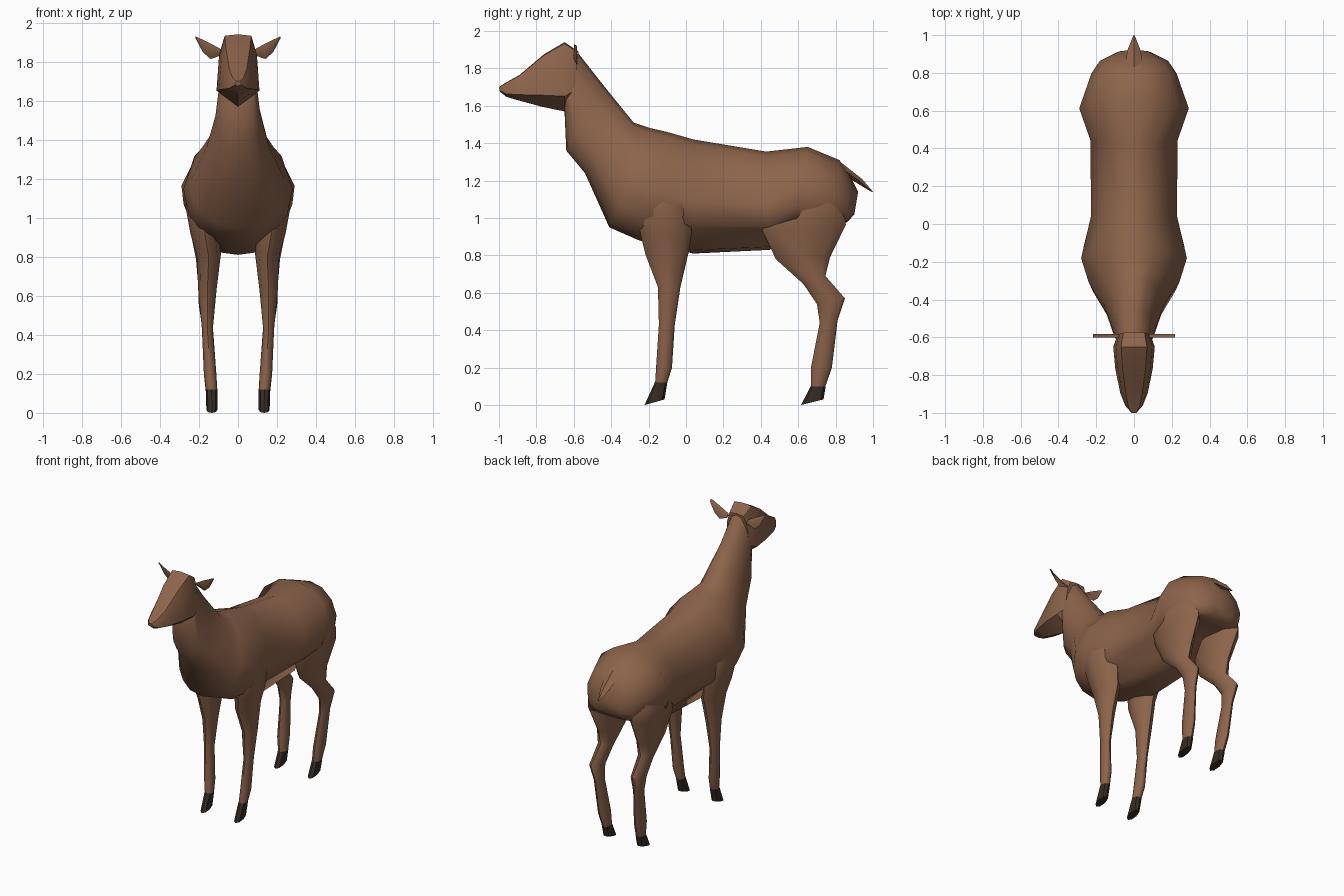
import bpy, bmesh, math
from mathutils import Vector


def material(name, rgb):
    m = bpy.data.materials.new(name)
    m.diffuse_color = (*rgb, 1)
    return m


BROWN = material("brown coat", (0.265, 0.127, 0.070))
DARK = material("dark hoof", (0.035, 0.024, 0.018))


def mirrored(half):
    """Close a half profile of (u, t) points across u = 0."""
    return half + [(-u, t) for u, t in reversed(half) if u > 0]


# Cross-sections: u across the width, t from the bottom/back to the top/front
BACK = [(0, 1), (.42, .95), (.80, .75), (1, .46)]
BODY = mirrored(BACK + [(.90, .23), (.72, .12), (.42, .03), (0, 0)])
BELLY = mirrored(BACK + [(.96, .24), (.72, .22), (.60, .03), (0, 0)])
RUMP = mirrored(BACK + [(.96, .22), (.86, .04), (.50, .01), (0, 0)])
HEAD = mirrored([(0, 1), (.62, .98), (.88, .72), (1, .22), (0, 0)])
ROUND = mirrored([(0, 1), (.7, .87), (1, .5), (.7, .13), (0, 0)])
LEAF = mirrored([(0, 1), (1, .5), (0, 0)])


def loft(name, rings, profiles, mat, angle=50):
    """Skin rings given as (top point, bottom point, width vector)."""
    if isinstance(profiles[0], tuple):
        profiles = [profiles] * len(rings)
    bm = bmesh.new()
    loops = []
    for (a, b, w), profile in zip(rings, profiles):
        a, b, w = Vector(a), Vector(b), Vector(w)
        loops.append([bm.verts.new(b.lerp(a, t) + w * u) for u, t in profile])
    n = len(loops[0])
    for p, q in zip(loops, loops[1:]):
        for i in range(n):
            bm.faces.new((p[i], p[(i + 1) % n], q[(i + 1) % n], q[i]))
    bm.faces.new(loops[0])
    bm.faces.new(loops[-1])
    bmesh.ops.recalc_face_normals(bm, faces=bm.faces)
    me = bpy.data.meshes.new(name)
    bm.to_mesh(me)
    bm.free()
    me.materials.append(mat)
    me.shade_smooth()
    me.set_sharp_from_angle(angle=math.radians(angle))
    ob = bpy.data.objects.new(name, me)
    bpy.context.collection.objects.link(ob)
    return ob


def spine(rows):
    """Rows of top y, z, bottom y, z, half width on the centre plane."""
    return [((0, ty, tz), (0, by, bz), (w, 0, 0)) for ty, tz, by, bz, w in rows]


# Neck and torso
loft("body", spine([
    (-.595, 1.905, -.65, 1.58, .09),
    (-.45, 1.72, -.64, 1.36, .115),
    (-.28, 1.51, -.54, 1.24, .16),
    (-.19, 1.48, -.41, .95, .24),
    (-.10, 1.46, -.25, .88, .28),
    (.04, 1.42, .04, .81, .228),
    (.43, 1.355, .45, .83, .230),
    (.65, 1.38, .58, .98, .29),
    (.82, 1.31, .78, .98, .225),
    (.87, 1.24, .86, .975, .18),
    (.92, 1.14, .90, 1.02, .09)]),
    [BODY] * 5 + [BELLY] * 2 + [RUMP] * 4, BROWN, 58)

# Head, from the back of the skull to the nose
loft("head", spine([
    (-.575, 1.89, -.60, 1.62, .09),
    (-.65, 1.94, -.65, 1.57, .110),
    (-.76, 1.875, -.77, 1.595, .099),
    (-.89, 1.765, -.90, 1.63, .072),
    (-.97, 1.72, -.96, 1.648, .046),
    (-1.0, 1.70, -.995, 1.675, .016)]), HEAD, BROWN, 35)

# Tail
loft("tail", spine([
    (.80, 1.32, .83, 1.24, .05),
    (.94, 1.21, .90, 1.195, .035),
    (1.0, 1.14, .995, 1.138, .004)]), LEAF, BROWN, 40)


def leg_rings(rows, s):
    """Rows of front y, z, back y, z, centre x, half width."""
    return [((s * x, fy, fz), (s * x, by, bz), (w, 0, 0)) for fy, fz, by, bz, x, w in rows]


FRONT_LEG = [
    (-.27, 1.20, .00, 1.20, .16, .085),
    (-.27, 1.04, .02, 1.06, .180, .088),
    (-.24, .90, .03, .93, .168, .075),
    (-.215, .80, .015, .82, .150, .062),
    (-.15, .63, -.03, .63, .157, .047),
    (-.145, .43, -.06, .43, .157, .028),
    (-.16, .20, -.075, .20, .143, .032),
    (-.165, .12, -.10, .12, .135, .029)]
FRONT_HOOF = [
    (-.167, .12, -.10, .12, .135, .030),
    (-.222, 0, -.115, .03, .134, .028)]
HIND_LEG = [
    (.46, 1.17, .78, 1.17, .15, .09),
    (.41, 1.02, .84, 1.06, .168, .09),
    (.41, .93, .855, .965, .165, .082),
    (.48, .78, .77, .79, .157, .058),
    (.63, .645, .745, .69, .16, .045),
    (.70, .54, .85, .57, .165, .036),
    (.715, .44, .81, .45, .157, .028),
    (.668, .20, .78, .20, .143, .032),
    (.668, .10, .745, .10, .135, .029)]
HIND_HOOF = [
    (.666, .10, .747, .10, .135, .030),
    (.615, 0, .735, .03, .134, .028)]
# Ear rows: x, top z, bottom z, half thickness
EAR = [(.08, 1.86, 1.835, .008), (.14, 1.893, 1.813, .010),
       (.18, 1.912, 1.848, .009), (.217, 1.93, 1.918, .003)]

# Paired legs, hooves and ears
for side, s in (("left", 1), ("right", -1)):
    loft(side + " front leg", leg_rings(FRONT_LEG, s), ROUND, BROWN)
    loft(side + " front hoof", leg_rings(FRONT_HOOF, s), ROUND, DARK, 40)
    loft(side + " hind leg", leg_rings(HIND_LEG, s), ROUND, BROWN)
    loft(side + " hind hoof", leg_rings(HIND_HOOF, s), ROUND, DARK, 40)
    loft(side + " ear", [((s * x, -.600, t), (s * x, -.582, b), (0, w, 0))
                         for x, t, b, w in EAR], LEAF, BROWN, 40)
